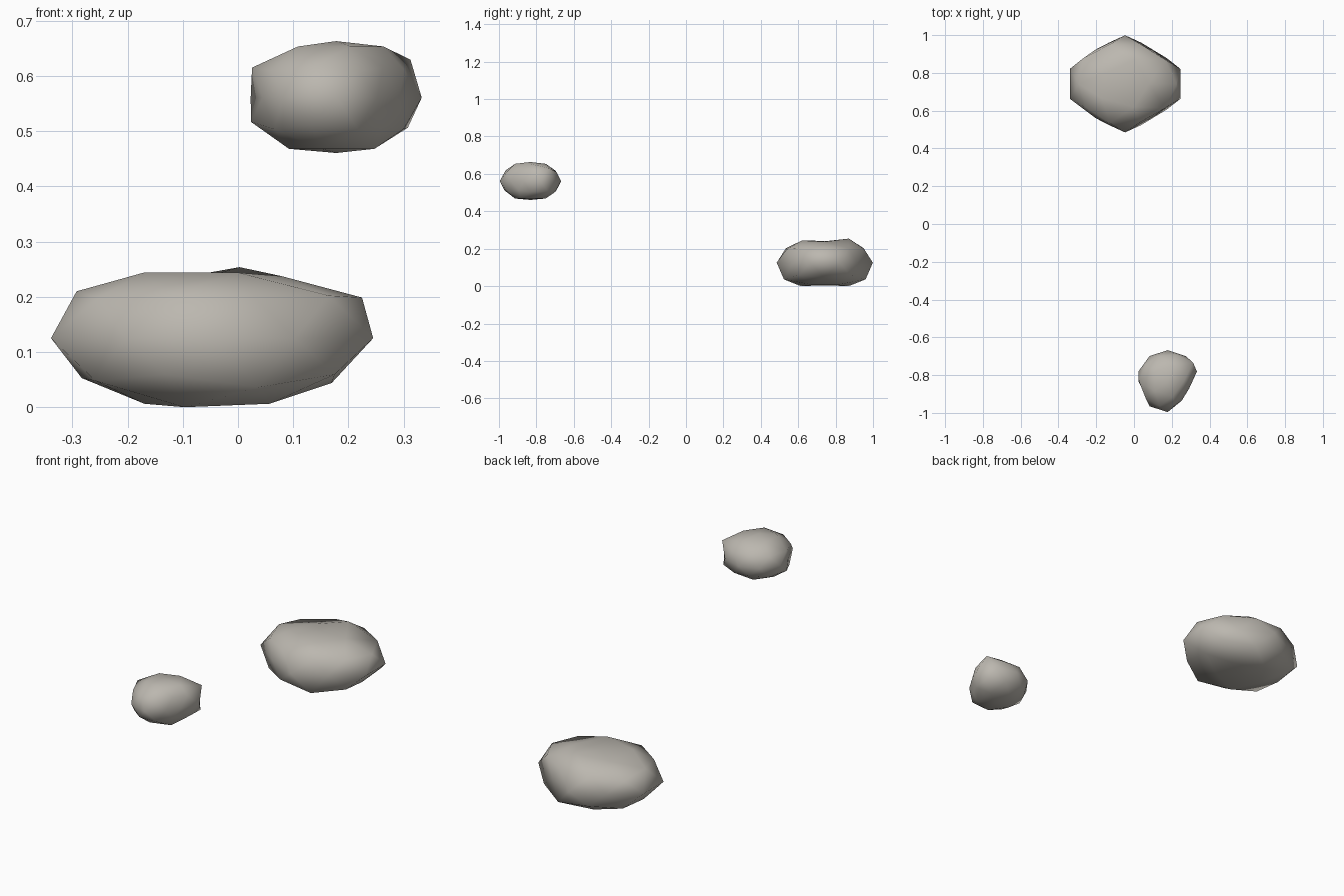
import bpy, bmesh, math
from mathutils import Vector

stone = bpy.data.materials.new("warm_grey_stone")
stone.diffuse_color = (0.50, 0.475, 0.43, 1)


def rock(name, center, size, dents):
    """Icosphere boulder; each dent (azimuth, unit height, width factor, height factor) moves one corner."""
    bm = bmesh.new()
    bmesh.ops.create_icosphere(bm, subdivisions=2, radius=1)
    bm.verts.ensure_lookup_table()
    base = [v.co.copy() for v in bm.verts]
    for az, h, fw, fh in dents:
        r = math.sqrt(max(0, 1 - h * h))
        a = math.radians(az)
        d = Vector((r * math.cos(a), r * math.sin(a), h))
        i = min(range(len(base)), key=lambda k: (base[k] - d).length)
        p = base[i]
        bm.verts[i].co = (p.x * fw, p.y * fw, p.z * fh)
    for v in bm.verts:
        v.co = Vector(c + s * q for c, s, q in zip(center, size, v.co))
    for f in bm.faces:
        f.smooth = True
    me = bpy.data.meshes.new(name)
    bm.to_mesh(me)
    bm.free()
    me.materials.append(stone)
    ob = bpy.data.objects.new(name, me)
    bpy.context.collection.objects.link(ob)
    return ob


# Large low boulder at the back
rock("large_rock", (-0.047, 0.742, 0.125), (0.307, 0.257, 0.147), [
    (0, 1, 1, 0.78), (0, -1, 1, 0.82),                         # flattened top and bottom
    (54, 0, 0.83, 1), (126, 0, 0.87, 1), (234, 0, 0.87, 1), (306, 0, 0.83, 1),
    (0, 0.85, 0.78, 0.9), (144, 0.85, 0.75, 0.82), (72, 0.85, 1, 1.03),
    (216, 0.85, 0.95, 0.95), (288, 0.85, 0.95, 0.95),
    (0, 0.447, 0.99, 1.12), (72, 0.447, 0.96, 1.12), (180, 0.526, 0.94, 1.1),
    (216, 0.447, 0.93, 1.1), (288, 0.447, 0.93, 1.1),
    (180, -0.447, 0.86, 1.1), (0, -0.526, 0.83, 1.05),
    (180, -0.85, 0.76, 0.95), (36, -0.85, 0.8, 0.95), (324, -0.85, 0.8, 0.95),
    (72, -0.526, 1.05, 1.15), (288, -0.526, 1.05, 1.15),
])

# Small higher boulder at the front, cut away on its front right side
rock("small_rock", (0.178, -0.832, 0.561), (0.163, 0.164, 0.109), [
    (0, 1, 1, 0.94), (0, -1, 1, 0.92),
    (342, 0, 0.74, 1), (306, 0, 0.78, 1), (198, 0, 0.86, 1),
    (324, 0.526, 0.75, 0.95), (324, -0.447, 0.72, 1),
    (0, 0.447, 0.84, 1.05), (0, -0.526, 0.88, 1),
    (288, 0.447, 0.9, 1), (288, -0.526, 0.92, 1),
    (36, 0.526, 1.2, 1.2), (36, -0.447, 1.1, 1.12),
    (180, 0.526, 1.1, 0.95), (180, -0.447, 1.06, 0.9),
])
